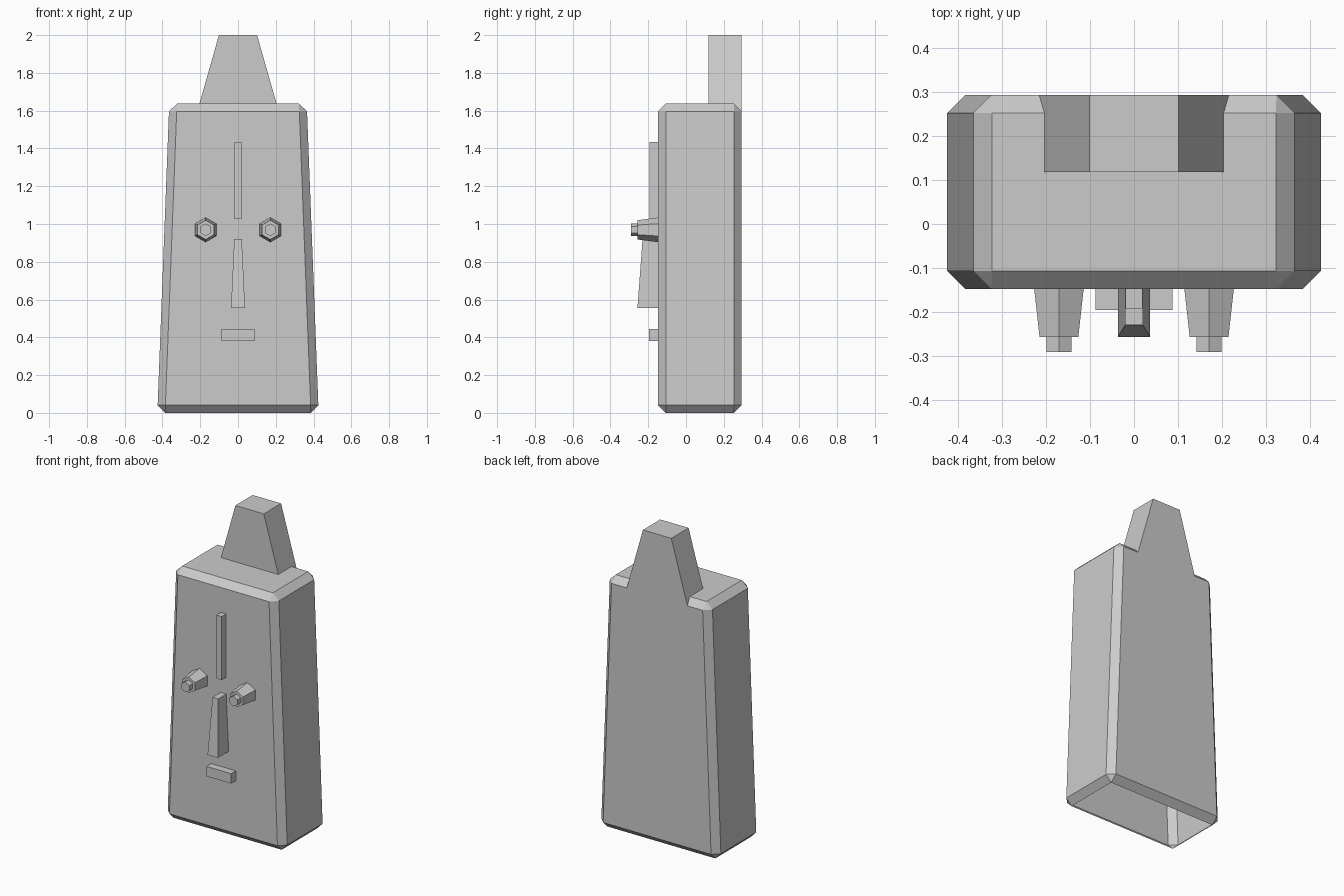
import bpy, bmesh, math

if "Cube" in bpy.data.objects:
    bpy.data.objects.remove(bpy.data.objects["Cube"])

FACE_Y, BACK_Y = -0.148, 0.294


def finish(name, bm):
    bmesh.ops.recalc_face_normals(bm, faces=bm.faces)
    mesh = bpy.data.meshes.new(name)
    bm.to_mesh(mesh)
    bm.free()
    obj = bpy.data.objects.new(name, mesh)
    bpy.context.collection.objects.link(obj)
    return obj


def loft(rings, cap_start=False):
    """Skin between matching rings of points and cap the last one."""
    bm = bmesh.new()
    loops = [[bm.verts.new(p) for p in ring] for ring in rings]
    n = len(rings[0])
    for a, b in zip(loops, loops[1:]):
        for i in range(n):
            j = (i + 1) % n
            bm.faces.new((a[i], a[j], b[j], b[i]))
    bm.faces.new(loops[-1])
    if cap_start:
        bm.faces.new(loops[0][::-1])
    return bm


def level(w, z, y0, y1):
    return [(-w, y0, z), (w, y0, z), (w, y1, z), (-w, y1, z)]


def relief(name, w_low, w_top, z_low, z_top, y_low, y_top):
    """Raised block on the face, open where it meets the body."""
    back = [(-w_low, FACE_Y, z_low), (w_low, FACE_Y, z_low),
            (w_top, FACE_Y, z_top), (-w_top, FACE_Y, z_top)]
    ys = (y_low, y_low, y_top, y_top)
    front = [(x, y, z) for (x, _, z), y in zip(back, ys)]
    return finish(name, loft([back, front]))


# Tapered body with chamfered edges, hollow and open underneath
bm = loft([level(0.427, 0, FACE_Y, BACK_Y),
           level(0.364, 1.637, FACE_Y, BACK_Y)], cap_start=True)
bmesh.ops.bevel(bm, geom=bm.edges[:], offset=0.041, segments=1,
                profile=0.5, affect='EDGES')
base = min(bm.faces, key=lambda f: f.calc_center_median().z)
bmesh.ops.delete(bm, geom=[base], context='FACES_ONLY')
finish("body", bm)

# Tapered crest at the back of the top
finish("crest", loft([level(0.216, 1.596, 0.118, BACK_Y),
                      level(0.101, 2.0, 0.118, BACK_Y)]))

# Forehead ridge, nose and mouth
relief("forehead_ridge", 0.019, 0.019, 1.027, 1.435, -0.193, -0.193)
relief("nose", 0.037, 0.02, 0.555, 0.92, -0.257, -0.23)
relief("mouth", 0.088, 0.088, 0.38, 0.444, -0.196, -0.196)

# Stepped hexagonal eyes
for side, name in ((-1, "eye_right"), (1, "eye_left")):
    rings = []
    for r, y in ((0.065, FACE_Y), (0.051, -0.257), (0.033, -0.257), (0.033, -0.292)):
        rings.append([(side * 0.171 + r * math.sin(k * math.pi / 3), y,
                       0.969 + r * math.cos(k * math.pi / 3)) for k in range(6)])
    finish(name, loft(rings))
